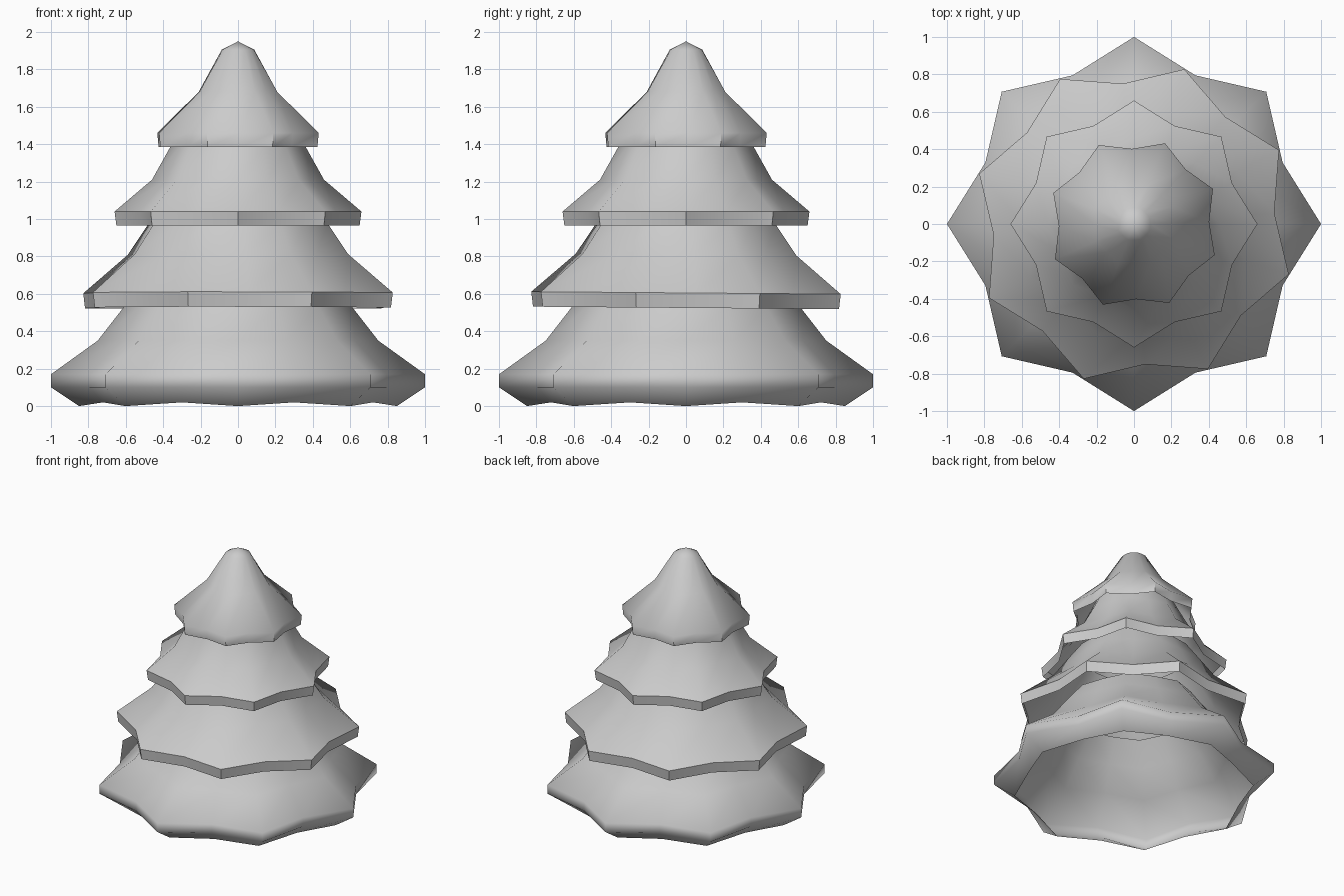
import bpy, bmesh, math

if "Cube" in bpy.data.objects:
    bpy.data.objects.remove(bpy.data.objects["Cube"])

POINTS = 8  # star tips per tier


def make_tier(name, rings, turn, apex=None, lean=0.0):
    """Star-shaped open skirt. Each ring: (tip radius, tip z, valley ratio, valley z offset)."""
    bm = bmesh.new()
    n = POINTS * 2
    loops = []
    for radius, z, ratio, dz in rings:
        loop = []
        for i in range(n):
            a = math.radians(turn) + math.tau * i / n
            valley = i % 2
            r = radius * (ratio if valley else 1.0)
            y = r * math.sin(a)
            h = z + (dz if valley else 0.0)
            loop.append(bm.verts.new((r * math.cos(a), y, h + lean * y)))
        loops.append(loop)
    for low, high in zip(loops, loops[1:]):
        for i in range(n):
            j = (i + 1) % n
            bm.faces.new((low[i], low[j], high[j], high[i]))
    # closed tip
    if apex is not None:
        top = bm.verts.new((0, 0, apex))
        for i in range(n):
            bm.faces.new((loops[-1][i], loops[-1][(i + 1) % n], top))
    mesh = bpy.data.meshes.new(name)
    bm.to_mesh(mesh)
    bm.free()
    ob = bpy.data.objects.new(name, mesh)
    bpy.context.collection.objects.link(ob)
    bpy.ops.object.select_all(action='DESELECT')
    ob.select_set(True)
    bpy.context.view_layer.objects.active = ob
    bpy.ops.object.shade_smooth_by_angle(angle=math.radians(50))
    return ob


# bottom skirt with turned-under hem
make_tier("bottom_branches", [
    (0.85, 0.00, 0.92, 0.02),
    (1.00, 0.10, 0.86, 0.0),
    (1.00, 0.17, 0.86, 0.0),
    (0.75, 0.35, 0.90, 0.0),
    (0.61, 0.53, 0.93, 0.0),
    (0.48, 0.69, 0.95, 0.0)], 0)

# second skirt
make_tier("lower_middle_branches", [
    (0.86, 0.525, 0.865, 0.0),
    (0.87, 0.605, 0.865, 0.0),
    (0.62, 0.81, 0.90, 0.0),
    (0.50, 0.98, 0.93, 0.0),
    (0.40, 1.12, 0.95, 0.0)], 27, lean=-0.008)

# third skirt
make_tier("upper_middle_branches", [
    (0.65, 0.965, 0.86, 0.0),
    (0.66, 1.04, 0.86, 0.0),
    (0.46, 1.21, 0.90, 0.0),
    (0.365, 1.38, 0.93, 0.0),
    (0.29, 1.52, 0.95, 0.0)], 0)

# pointed top
make_tier("top_branches", [
    (0.455, 1.385, 0.87, 0.0),
    (0.462, 1.46, 0.87, 0.0),
    (0.225, 1.68, 0.92, 0.0),
    (0.09, 1.905, 0.97, 0.0)], 24, apex=1.95)
